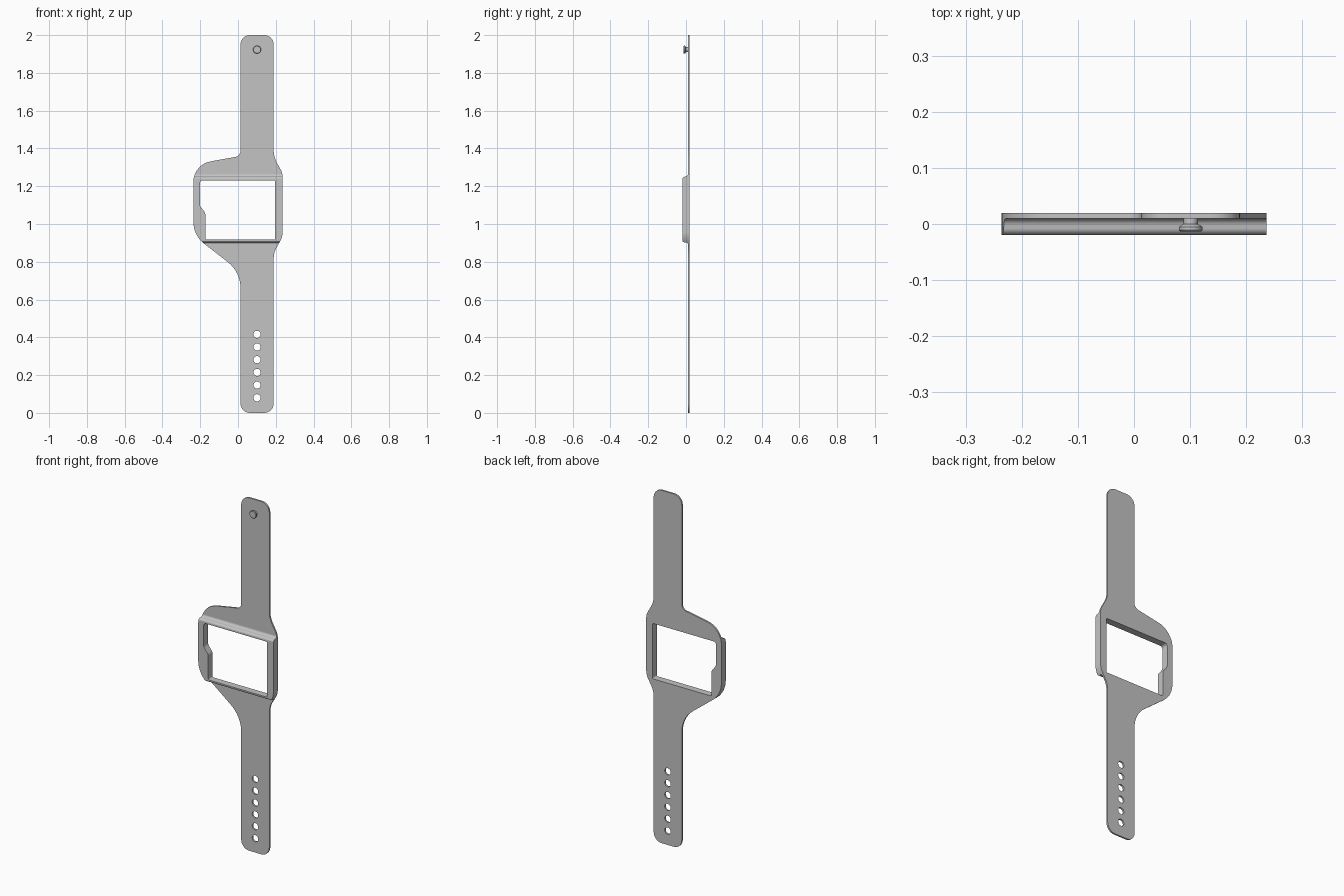
import bpy, bmesh, math
from mathutils import Vector

old = bpy.data.objects.get("Cube")
if old:
    bpy.data.objects.remove(old, do_unlink=True)

GREY = (0.55, 0.55, 0.55, 1)
mat = bpy.data.materials.new("light grey rubber")
mat.use_nodes = True
mat.diffuse_color = GREY
bsdf = next(n for n in mat.node_tree.nodes if n.type == 'BSDF_PRINCIPLED')
bsdf.inputs["Base Color"].default_value = GREY


def rounded(corners, steps=8):
    """Polygon whose corners (a, b, radius) are replaced by tangent arcs."""
    out = []
    for i, (a, b, r) in enumerate(corners):
        p = Vector((a, b))
        u = (Vector(corners[i - 1][:2]) - p).normalized()
        v = (Vector(corners[(i + 1) % len(corners)][:2]) - p).normalized()
        if r == 0:
            out.append(p)
            continue
        half = u.angle(v) / 2
        centre = p + (u + v).normalized() * (r / math.sin(half))
        reach = r / math.tan(half)
        start, end = p + u * reach - centre, p + v * reach - centre
        sweep = start.angle(end)
        for k in range(steps + 1):
            t = k / steps
            arc = start * math.sin((1 - t) * sweep) + end * math.sin(t * sweep)
            out.append(centre + arc / math.sin(sweep))
    return out


def prism(name, points, place, low, high):
    """Extrude a 2D polygon; place(p, depth) gives the 3D position."""
    bm = bmesh.new()
    near = [bm.verts.new(place(p, low)) for p in points]
    far = [bm.verts.new(place(p, high)) for p in points]
    bm.faces.new(near)
    bm.faces.new(far[::-1])
    for i in range(len(points)):
        bm.faces.new((near[i - 1], near[i], far[i], far[i - 1]))
    bmesh.ops.recalc_face_normals(bm, faces=bm.faces)
    return finish(name, bm)


def finish(name, bm):
    mesh = bpy.data.meshes.new(name)
    bm.to_mesh(mesh)
    bm.free()
    mesh.materials.append(mat)
    obj = bpy.data.objects.new(name, mesh)
    bpy.context.collection.objects.link(obj)
    return obj


def activate(obj):
    bpy.ops.object.select_all(action='DESELECT')
    obj.select_set(True)
    bpy.context.view_layer.objects.active = obj


def boolean(target, tool, operation):
    mod = target.modifiers.new("cut", 'BOOLEAN')
    mod.operation, mod.object, mod.solver = operation, tool, 'EXACT'
    activate(target)
    bpy.ops.object.modifier_apply(modifier=mod.name)
    bpy.data.objects.remove(tool, do_unlink=True)


def front(p, d):
    return (p.x, d, p.y)


def side(p, d):
    return (d, p.x, p.y)


def circle(x, z, radius, sides=24):
    return [Vector((x + radius * math.cos(k * math.tau / sides),
                    z + radius * math.sin(k * math.tau / sides)))
            for k in range(sides)]


BACK, FACE, RIM = 0.0195, 0.010, -0.0195
LEFT, RIGHT = 0.013, 0.189
STRAP_X = (LEFT + RIGHT) / 2

# Side section: thin band with a raised, filleted case
section = rounded([
    (BACK, -0.1, 0), (BACK, 2.1, 0), (FACE, 2.1, 0),
    (FACE, 1.252, 0.014), (RIM, 1.249, 0.013),
    (RIM, 0.904, 0.010), (FACE, 0.902, 0.009), (FACE, -0.1, 0)])
band = prism("watch_band", section, side, -0.4, 0.4)

# Front silhouette: straps flowing into the asymmetric case
outline = rounded([
    (LEFT, 0, 0.05), (RIGHT, 0, 0.05),
    (RIGHT, 0.85, 0.12), (0.236, 0.93, 0.10),
    (0.236, 1.27, 0.08), (RIGHT, 1.355, 0.13),
    (RIGHT, 2, 0.05), (LEFT, 2, 0.05),
    (LEFT, 1.36, 0.032), (-0.236, 1.315, 0.11),
    (-0.236, 0.94, 0.145), (LEFT, 0.746, 0.17)])
boolean(band, prism("outline_tool", outline, front, -0.1, 0.1), 'INTERSECT')

# Screen window with a stepped edge on one side
window = rounded([
    (0.197, 0.917, 0.008), (0.197, 1.231, 0.008),
    (-0.202, 1.231, 0.015), (-0.202, 1.097, 0.03),
    (-0.173, 1.059, 0.03), (-0.173, 0.917, 0.008)])
boolean(band, prism("window_tool", window, front, -0.1, 0.1), 'DIFFERENCE')

# Row of strap holes
for i in range(6):
    ring = circle(STRAP_X, 0.08 + i * 0.0672, 0.019)
    boolean(band, prism("hole_tool", ring, front, -0.1, 0.1), 'DIFFERENCE')

# Fastening stud: stem with a wider, bevelled head
bm = bmesh.new()
profile = [(0.013, FACE + 0.003), (0.013, 0.0), (0.021, -0.005),
           (0.021, -0.011), (0.019, -0.013)]
rings = [[bm.verts.new(front(p, y)) for p in circle(STRAP_X, 1.923, r)]
         for r, y in profile]
for a, b in zip(rings, rings[1:]):
    for k in range(len(a)):
        bm.faces.new((a[k - 1], a[k], b[k], b[k - 1]))
bm.faces.new(rings[0])
bm.faces.new(rings[-1])
bmesh.ops.recalc_face_normals(bm, faces=bm.faces)
stud = finish("fastening_stud", bm)

# Smooth the arcs, keep flats and edges crisp
for obj in (band, stud):
    activate(obj)
    bpy.ops.object.shade_smooth_by_angle(angle=math.radians(28))
    weighted = obj.modifiers.new("flat faces", 'WEIGHTED_NORMAL')
    weighted.keep_sharp = True
